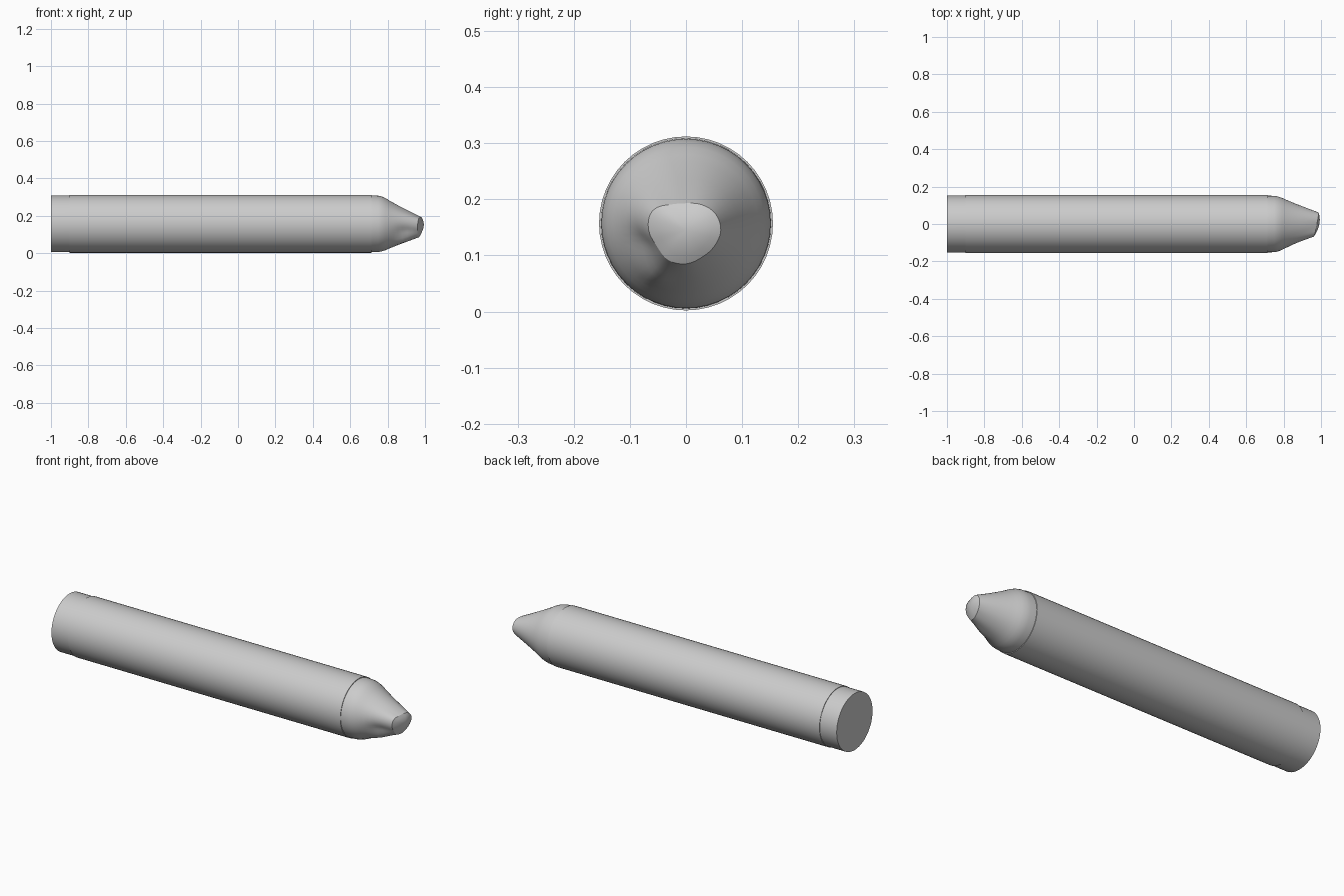
import bpy, bmesh, math
from math import sin, cos, pi, exp

if "Cube" in bpy.data.objects:
    bpy.data.objects.remove(bpy.data.objects["Cube"])

N = 48          # sides around the stick
R = 0.152       # core radius
CZ = 0.157      # axis height


def finish(name, bm, angle):
    bmesh.ops.recalc_face_normals(bm, faces=bm.faces)
    me = bpy.data.meshes.new(name)
    bm.to_mesh(me)
    bm.free()
    ob = bpy.data.objects.new(name, me)
    bpy.context.collection.objects.link(ob)
    bpy.ops.object.select_all(action='DESELECT')
    ob.select_set(True)
    bpy.context.view_layer.objects.active = ob
    bpy.ops.object.shade_smooth_by_angle(angle=math.radians(angle))
    return ob


def bridge(bm, a, b):
    for i in range(N):
        j = (i + 1) % N
        bm.faces.new((a[i], a[j], b[j], b[i]))


# Worn facet outline: radius every 30 degrees, starting at +y
FACET = [.062, .060, .053, .048, .053, .069, .067, .060, .062, .060, .056, .058]
FZ = 0.145


def facet_point(a):
    f = a / (2 * pi) * 12
    i = int(f)
    t = f - i
    p0, p1, p2, p3 = (FACET[(i + k) % 12] for k in (-1, 0, 1, 2))
    r = p1 + 0.5 * t * (p2 - p0 + t * (2*p0 - 5*p1 + 4*p2 - p3 + t * (3*(p1 - p2) + p3 - p0)))
    return r * cos(a), FZ + r * sin(a)


def facet_x(y, z):
    return 0.973 + 0.2 * y + 0.1 * (z - FZ)


# Core stick with flat back and worn, dented tip
bm = bmesh.new()


def core_ring(x=None, u=0.0, s=0.0):
    ring = []
    for i in range(N):
        a = 2 * pi * i / N
        cy, cz = R * cos(a), CZ + R * sin(a)
        fy, fz = facet_point(a)
        y, z = cy + (fy - cy) * s, cz + (fz - cz) * s
        px = x if x is not None else 0.75 + u * (facet_x(fy, fz) - 0.75)
        # shallow dent low on the front side, with a bulge beneath it
        da = (a - 1.10 * pi) / 0.35
        db = (a - 1.33 * pi) / 0.22
        k = (1 - 0.13 * exp(-da * da - ((u - 0.68) / 0.22) ** 2)
             + 0.08 * exp(-db * db - ((u - 0.62) / 0.2) ** 2))
        ring.append(bm.verts.new((px, y * k, FZ + (z - FZ) * k)))
    return ring


rings = [core_ring(x=-1.0), core_ring(x=0.70)]
for u, s in [(0, .015), (.09, .06), (.18, .14), (.27, .25), (.38, .37), (.5, .50),
             (.62, .62), (.74, .74), (.86, .86), (.95, .95), (1, 1)]:
    rings.append(core_ring(u=u, s=s))
for a, b in zip(rings, rings[1:]):
    bridge(bm, a, b)
bm.faces.new(rings[0])
# Slightly domed facet
prev = rings[-1]
for k, h in [(.75, .008), (.4, .015)]:
    ring = []
    for v in rings[-1]:
        y, z = v.co.y * k, FZ + (v.co.z - FZ) * k
        ring.append(bm.verts.new((facet_x(y, z) + h, y, z)))
    bridge(bm, prev, ring)
    prev = ring
tip = bm.verts.new((facet_x(0, FZ) + .018, 0, FZ))
for i in range(N):
    bm.faces.new((prev[i], prev[(i + 1) % N], tip))
finish("core_stick", bm, 30)

# Thin paper sleeve around the core
bm = bmesh.new()
sleeve = []
for x, r in [(-0.9, R - .001), (-0.9, R + .003), (0.715, R + .003), (0.715, R - .001)]:
    sleeve.append([bm.verts.new((x, r * cos(2*pi*i/N), CZ + r * sin(2*pi*i/N))) for i in range(N)])
for k in range(4):
    bridge(bm, sleeve[k], sleeve[(k + 1) % 4])
finish("paper_sleeve", bm, 30)
